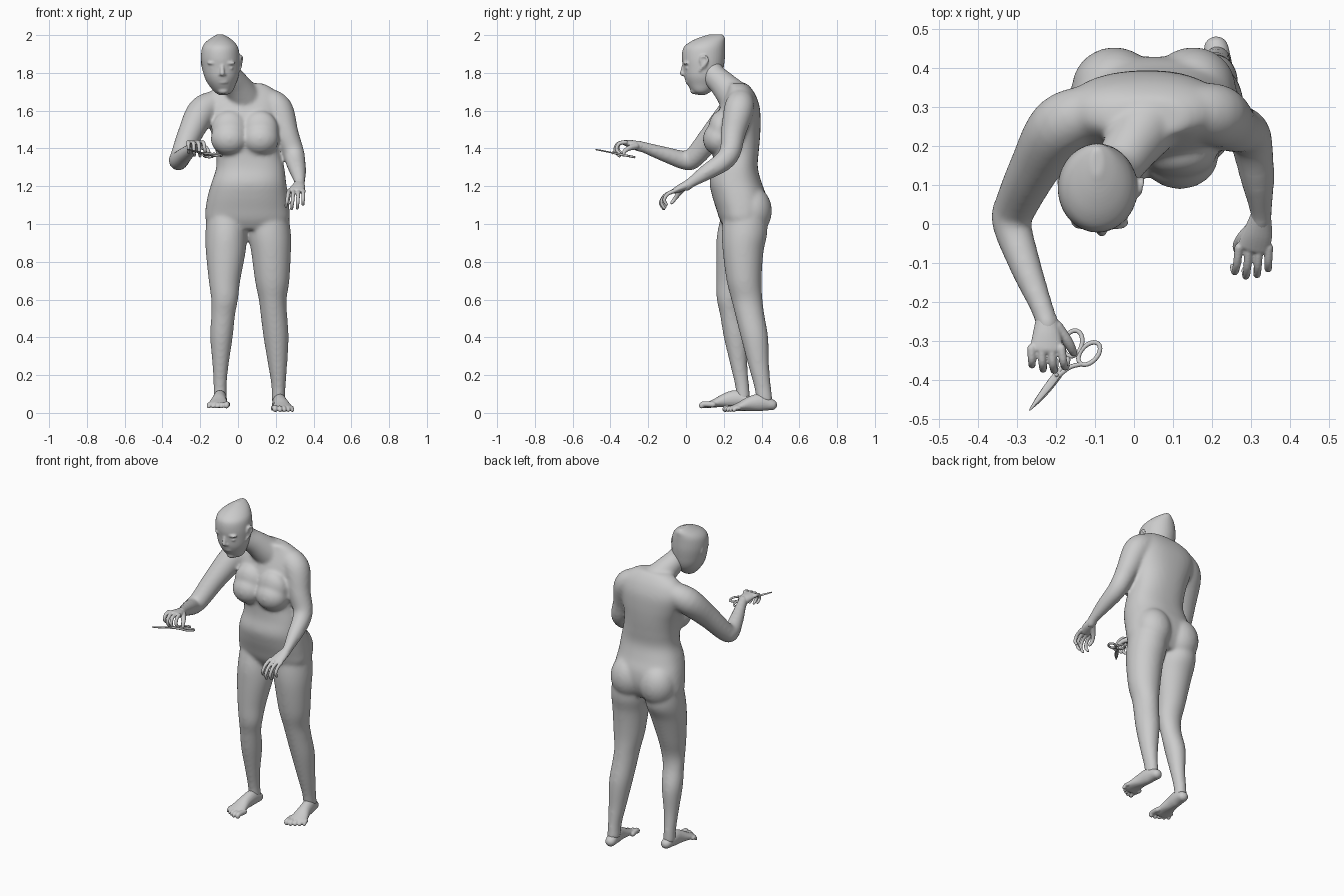
import bpy, bmesh, math
from mathutils import Vector, Matrix


def spline(rows, sub):
    """Catmull-Rom resampling of rows of numbers."""
    out = []
    for i in range(len(rows) - 1):
        a, b, c, d = rows[max(i - 1, 0)], rows[i], rows[i + 1], rows[min(i + 2, len(rows) - 1)]
        for k in range(sub):
            t = k / sub
            out.append([0.5 * (2 * q + (r - p) * t + (2 * p - 5 * q + 4 * r - s) * t * t
                               + (3 * q - p - 3 * r + s) * t ** 3) for p, q, r, s in zip(a, b, c, d)])
    return out + [list(rows[-1])]


def skin(bm, rings):
    rows = [[bm.verts.new(p) for p in ring] for ring in rings]
    n = len(rows[0])
    faces = [bm.faces.new((a[i], a[(i + 1) % n], b[(i + 1) % n], b[i]))
             for a, b in zip(rows, rows[1:]) for i in range(n)]
    faces += [bm.faces.new(rows[0][::-1]), bm.faces.new(rows[-1])]
    bmesh.ops.recalc_face_normals(bm, faces=faces)


def tube(bm, pts, side=(1, 0, 0), sub=5, n=20):
    """Round-ended tube through (x, y, z, w[, h]); w runs along the side vector."""
    rows = spline([p if len(p) == 5 else (*p, p[3]) for p in pts], sub)
    caps = [math.radians(a) for a in (80, 55, 28)]
    rings = []
    for i, row in enumerate(rows):
        c = Vector(row[:3])
        t = (Vector(rows[min(i + 1, len(rows) - 1)][:3]) - Vector(rows[max(i - 1, 0)][:3])).normalized()
        u = t.cross(Vector(side)).normalized()
        s = u.cross(t)

        def ring(k, off):
            return [c + t * off + s * (k * row[3] * math.cos(a)) + u * (k * row[4] * math.sin(a))
                    for a in (math.tau * j / n for j in range(n))]
        r = min(row[3], row[4])
        if i == 0:
            rings += [ring(math.cos(a), -r * math.sin(a)) for a in caps]
        rings.append(ring(1, 0))
        if i == len(rows) - 1:
            rings += [ring(math.cos(a), r * math.sin(a)) for a in caps[::-1]]
    skin(bm, rings)


def loft(bm, rows, sub=5, n=40, power=1.0):
    """Stack of horizontal ellipses (z, x0, x1, y0, y1); power below 1 squares them off."""
    def sq(v):
        return math.copysign(abs(v) ** power, v)
    rings = []
    for z, x0, x1, y0, y1 in spline(rows, sub):
        rings.append([Vector(((x0 + x1) / 2 + (x1 - x0) / 2 * sq(math.cos(a)),
                              (y0 + y1) / 2 + (y1 - y0) / 2 * sq(math.sin(a)), z))
                      for a in (math.tau * j / n for j in range(n))])
    skin(bm, rings)


def blob(bm, c, r):
    bmesh.ops.create_uvsphere(bm, u_segments=24, v_segments=16, radius=1,
                              matrix=Matrix.Translation(c) @ Matrix.Diagonal((*r, 1)))


def finish(bm, name, voxel=0, smooth=0):
    me = bpy.data.meshes.new(name)
    bm.to_mesh(me)
    bm.free()
    ob = bpy.data.objects.new(name, me)
    bpy.context.collection.objects.link(ob)
    me.polygons.foreach_set("use_smooth", [True] * len(me.polygons))
    if voxel:
        m = ob.modifiers.new("fuse", "REMESH")
        m.mode, m.voxel_size, m.use_smooth_shade = "VOXEL", voxel, True
        s = ob.modifiers.new("soften", "SMOOTH")
        s.factor, s.iterations = 0.5, smooth
    return ob


# body: torso, breasts, buttocks
bm = bmesh.new()
loft(bm, [(.97, -.12, .22, .21, .385), (1.02, -.17, .27, .18, .415), (1.08, -.172, .272, .16, .43),
          (1.15, -.16, .265, .138, .425), (1.22, -.14, .255, .125, .4), (1.3, -.115, .245, .14, .38),
          (1.38, -.118, .225, .142, .385), (1.46, -.135, .22, .135, .392), (1.54, -.16, .23, .155, .395),
          (1.62, -.18, .235, .18, .39), (1.68, -.165, .22, .205, .37), (1.72, -.12, .18, .22, .345),
          (1.745, -.06, .13, .22, .32)], power=.85)
for x in (-.045, .118):
    blob(bm, (x, .175, 1.45), (.1, .086, .088))
    blob(bm, (x, .18, 1.5), (.095, .062, .1))
for x in (-.05, .152):
    blob(bm, (x, .35, 1.07), (.11, .105, .13))

# neck
tube(bm, [(.025, .25, 1.68, .088), (-.01, .195, 1.74, .072), (-.045, .145, 1.79, .064), (-.07, .125, 1.84, .062)])

# legs
loft(bm, [(1.06, -.165, .045, .19, .42), (.95, -.172, .048, .165, .42), (.85, -.17, .04, .16, .375),
          (.7, -.155, .012, .16, .325), (.6, -.142, 0, .163, .295), (.52, -.142, -.015, .18, .295),
          (.4, -.147, -.028, .2, .325), (.25, -.135, -.05, .235, .325), (.14, -.13, -.06, .26, .335),
          (.07, -.13, -.06, .265, .34)])
loft(bm, [(1.06, .055, .265, .2, .43), (.95, .053, .28, .19, .43), (.85, .07, .28, .195, .41),
          (.7, .09, .272, .215, .4), (.6, .11, .257, .24, .405), (.52, .12, .26, .26, .415),
          (.4, .135, .268, .29, .435), (.25, .16, .26, .33, .44), (.14, .177, .252, .36, .45),
          (.06, .177, .25, .375, .46)])

# arms
tube(bm, [(-.11, .29, 1.64, .07), (-.19, .25, 1.595, .08), (-.255, .145, 1.475, .066),
          (-.302, .05, 1.36, .056), (-.315, .005, 1.335, .051), (-.282, -.1, 1.365, .042),
          (-.235, -.22, 1.405, .03), (-.222, -.26, 1.415, .03)])
tube(bm, [(.15, .29, 1.655, .07), (.212, .28, 1.605, .08), (.255, .25, 1.48, .066),
          (.292, .235, 1.385, .057), (.305, .195, 1.33, .053), (.318, .11, 1.275, .043),
          (.327, .03, 1.222, .029), (.325, 0, 1.2, .029)])
finish(bm, "body", .009, 14)

# head with nose, brow, eyes, lips, chin and ears
bm = bmesh.new()
loft(bm, [(1.683, -.1, -.06, .065, .1), (1.7, -.125, -.03, .035, .13), (1.74, -.158, -.012, .006, .17),
          (1.78, -.178, .003, -.01, .19), (1.83, -.19, .009, -.016, .2), (1.88, -.196, .009, -.022, .206),
          (1.93, -.191, .002, -.015, .207), (1.96, -.174, -.016, .015, .207),
          (1.985, -.142, -.045, .065, .206), (2.004, -.11, -.08, .125, .194)])
tube(bm, [(-.084, -.01, 1.845, .01), (-.084, -.016, 1.82, .011), (-.083, -.019, 1.797, .014)])
for s in (-1, 1):
    blob(bm, (-.083 + s * .013, -.006, 1.792), (.01, .012, .009))
    blob(bm, (-.086 + s * .042, .009, 1.825), (.02, .014, .01))
    blob(bm, (-.088 + s * .04, .003, 1.852), (.035, .018, .011))
for z, y in ((1.759, .008), (1.749, .01)):
    blob(bm, (-.08, y, z), (.028, .012, .007))
blob(bm, (-.078, .047, 1.706), (.03, .025, .02))
for x, z, s in ((.01, 1.85, 1), (-.181, 1.84, -1)):
    tube(bm, [(x - s * .004, .075, z - .038, .007), (x + s * .003, .085, z - .02, .007),
              (x + s * .009, .113, z + .01, .007), (x + s * .01, .108, z + .034, .007),
              (x + s * .005, .084, z + .036, .007), (x, .076, z + .012, .007)])
    blob(bm, (x, .094, z + .004), (.009, .02, .034))
finish(bm, "head", .005, 7)


# hands: palm from wrist to knuckles, four curled fingers and a thumb
def hand(name, palm, fingers, lean, thumb):
    bm = bmesh.new()
    tube(bm, palm)
    for i, length in enumerate((.85, 1, .95, .75)):
        off = (1.5 - i) * .0255 * lean
        b = fingers[0]
        tube(bm, [(palm[-1][0] + off * (1 + .06 * k) + lean * k * .003, b[0] + (y - b[0]) * length,
                   b[1] + (z - b[1]) * length, r)
                  for k, ((y, z), r) in enumerate(zip(fingers, (.0115, .0102, .0095, .0082)))], n=12)
    tube(bm, thumb, n=12)
    finish(bm, name, .0035, 2)


hand("right_hand",
     [(-.225, -.245, 1.412, .028, .025), (-.224, -.285, 1.422, .037, .022), (-.225, -.32, 1.43, .042, .016)],
     [(-.32, 1.433), (-.36, 1.425), (-.376, 1.388), (-.352, 1.36)], 1,
     [(-.2, -.265, 1.412, .018), (-.172, -.3, 1.402, .014), (-.158, -.325, 1.385, .011), (-.155, -.332, 1.365, .009)])
hand("left_hand",
     [(.326, .02, 1.213, .027, .025), (.318, -.025, 1.193, .038, .021), (.308, -.06, 1.176, .042, .015)],
     [(-.06, 1.176), (-.11, 1.152), (-.134, 1.112), (-.118, 1.08)], -1,
     [(.305, -.01, 1.195, .018), (.277, -.035, 1.165, .014), (.264, -.058, 1.135, .011), (.27, -.075, 1.112, .009)])


# feet: arch from heel to ball, then five toes
def foot(name, heel, yaw, inner):
    d = Vector((math.sin(yaw), -math.cos(yaw), 0))
    s = Vector((math.cos(yaw), math.sin(yaw), 0)) * inner
    o = Vector(heel)
    bm = bmesh.new()
    tube(bm, [(*(o + d * a + Vector((0, 0, z))), w, h) for a, z, w, h in (
        (.03, .04, .032, .03), (.085, .052, .036, .046), (.14, .046, .038, .04),
        (.195, .032, .049, .025), (.235, .021, .056, .017))], side=s)
    for i, (r, reach) in enumerate(((.0155, .286), (.012, .284), (.0115, .274), (.011, .262), (.0105, .248))):
        p = o + s * (.046 - i * .0235 + (.003 if i == 0 else 0))
        tube(bm, [(*(p + d * a + Vector((0, 0, z))), r) for a, z in
                  ((.21, .022), (reach - .025, .024), (reach - r, r + .001))], side=s, n=12)
    finish(bm, name, .0045, 3)


foot("right_foot", (-.088, .357, .022), -.08, 1)
foot("left_foot", (.207, .482, .003), .14, -1)


# scissors lying in a slightly tilted plane
def plane(x, y, *r):
    return (x, y, 1.395 - .2 * (y + .48), *r)


bm = bmesh.new()
for cx, cy, a, b, rot in ((-.157, -.307, .023, .034, -.3), (-.115, -.333, .021, .034, -.75)):
    ring = []
    for k in range(17):
        t = math.tau * k / 16
        u, v = a * math.cos(t), b * math.sin(t)
        ring.append(plane(cx + u * math.cos(rot) - v * math.sin(rot),
                          cy + u * math.sin(rot) + v * math.cos(rot), .006))
    tube(bm, ring, side=(0, 0, 1), sub=2, n=10)
tube(bm, [plane(-.168, -.338, .006), plane(-.182, -.365, .006), plane(-.203, -.392, .008, .005)], n=10)
tube(bm, [plane(-.135, -.36, .006), plane(-.165, -.368, .006), plane(-.195, -.388, .008, .005)], n=10)
finish(bm, "scissor_handles")

bm = bmesh.new()
for dz, e in ((.002, 0), (-.002, .004)):
    pts = [plane(-.19 + e, -.377, .009, .002), plane(-.215 + e, -.41, .01, .002),
           plane(-.245 + e, -.448, .007, .002), plane(-.268, -.478, .002, .0015)]
    tube(bm, [(p[0], p[1], p[2] + dz, p[3], p[4]) for p in pts], n=8)
blob(bm, plane(-.199, -.388), (.006, .006, .008))
finish(bm, "scissor_blades")
